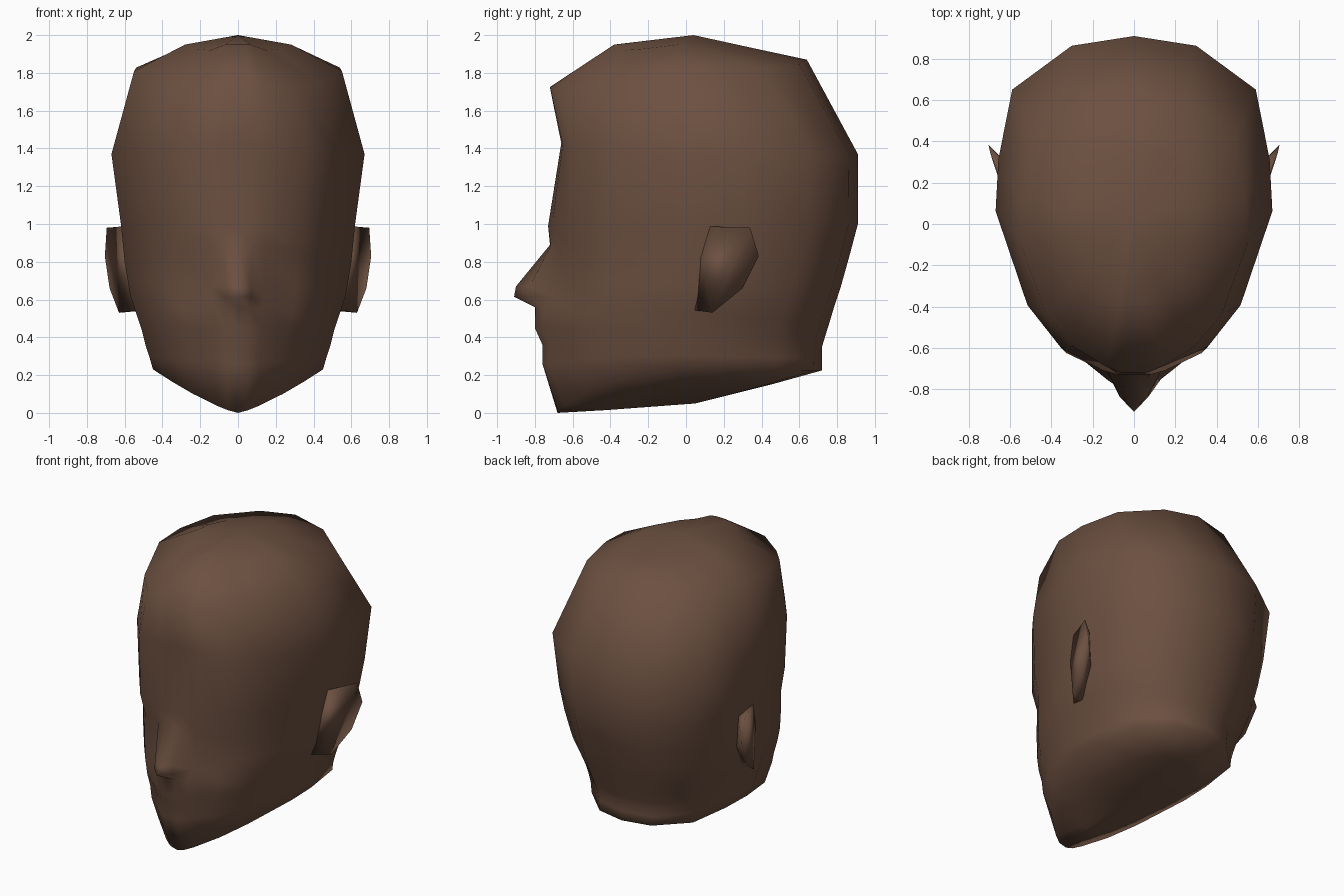
import bpy, bmesh

skin = bpy.data.materials.new("brown skin")
skin.diffuse_color = (0.15, 0.08, 0.052, 1)


def make_object(name, bm):
    bmesh.ops.recalc_face_normals(bm, faces=bm.faces[:])
    for f in bm.faces:
        f.smooth = True
    mesh = bpy.data.meshes.new(name)
    bm.to_mesh(mesh)
    bm.free()
    mesh.materials.append(skin)
    obj = bpy.data.objects.new(name, mesh)
    bpy.context.collection.objects.link(obj)
    return obj


# half outline seen from above: share of half width, share of depth from the front
SIDE_T = 0.46
OUTLINE = [(0, 0), (0.12, 0.0), (0.24, 0.005), (0.53, 0.04), (0.77, 0.17), (1, SIDE_T),
           (0.98, 0.62), (0.88, 0.835), (0.45, 0.97), (0, 1)]
NOSE = {0: 1, 1: 0.6}                  # how far each column follows the nose
SWEEP = {2: 0.3, 3: 1, 4: 0.7}         # how far each column is swept back at the cheeks
CORNER = {3: 1, 4: 0.8, 7: 0.6, 8: 0.4}  # how far each column drops at the crown

# rings, crown to jaw:
# z front, z side, z back, y front, y back, half width, nose, cheek sweep, corner drop
RINGS = [
    (1.95, 1.95, 1.93, -0.38, 0.36, 0.28, 0, 0.02, 0.03),
    (1.72, 1.81, 1.87, -0.72, 0.64, 0.55, 0, 0.07, 0.05),
    (1.43, 1.37, 1.37, -0.66, 0.91, 0.67, 0, 0, 0),
    (0.99, 1.00, 1.00, -0.73, 0.91, 0.62, 0, 0.04, 0),
    (0.89, 0.80, 0.83, -0.71, 0.865, 0.60, 0.01, 0.06, 0),
    (0.67, 0.68, 0.67, -0.72, 0.82, 0.58, 0.18, 0.05, 0),
    (0.615, 0.62, 0.58, -0.73, 0.79, 0.57, 0.18, 0.06, 0),
    (0.56, 0.53, 0.48, -0.79, 0.76, 0.54, 0.01, 0.10, 0),
    (0.45, 0.44, 0.40, -0.80, 0.735, 0.51, 0, 0.11, 0),
    (0.36, 0.36, 0.35, -0.76, 0.72, 0.49, 0, 0.09, 0),
    (0.26, 0.30, 0.29, -0.76, 0.72, 0.47, 0, 0.09, 0),
    (0.00, 0.23, 0.225, -0.68, 0.72, 0.45, 0, 0.08, 0),
    (0.015, 0.12, 0.15, -0.42, 0.45, 0.25, 0, 0.02, 0),
]


def ring_points(zf, zs, zb, yf, yb, w, nose, sweep, drop):
    half = []
    for i, (u, t) in enumerate(OUTLINE):
        if t <= SIDE_T:
            z = zf + (zs - zf) * u ** 1.3
        else:
            z = zs + (zb - zs) * (t - SIDE_T) / (1 - SIDE_T)
        y = yf + (yb - yf) * t - nose * NOSE.get(i, 0) + sweep * SWEEP.get(i, 0)
        half.append((u * w, y, z - drop * CORNER.get(i, 0)))
    return half + [(-x, y, z) for x, y, z in half[-2:0:-1]]


# head
bm = bmesh.new()
loops = [[bm.verts.new(p) for p in ring_points(*r)] for r in RINGS]
n = len(loops[0])
for a, b in zip(loops, loops[1:]):
    for i in range(n):
        j = (i + 1) % n
        bm.faces.new((a[i], a[j], b[j], b[i]))
for loop, pole in ((loops[0], (0, 0.04, 2.0)), (loops[-1], (0, 0.05, 0.05))):
    tip = bm.verts.new(pole)
    for i in range(n):
        bm.faces.new((loop[i], loop[(i + 1) % n], tip))
make_object("head", bm)

# ears: thin flaps leaning out towards the back
EAR = [(0.58, 0.04, 0.99), (0.50, 0.0, 0.55),
       (0.695, 0.34, 0.98), (0.705, 0.385, 0.83), (0.68, 0.30, 0.66), (0.63, 0.14, 0.53),
       (0.60, 0.27, 0.95), (0.57, 0.25, 0.72), (0.52, 0.12, 0.54)]
for side, name in ((1, "right_ear"), (-1, "left_ear")):
    bm = bmesh.new()
    for x, y, z in EAR:
        bm.verts.new((side * x, y, z))
    bmesh.ops.convex_hull(bm, input=bm.verts[:])
    make_object(name, bm)
